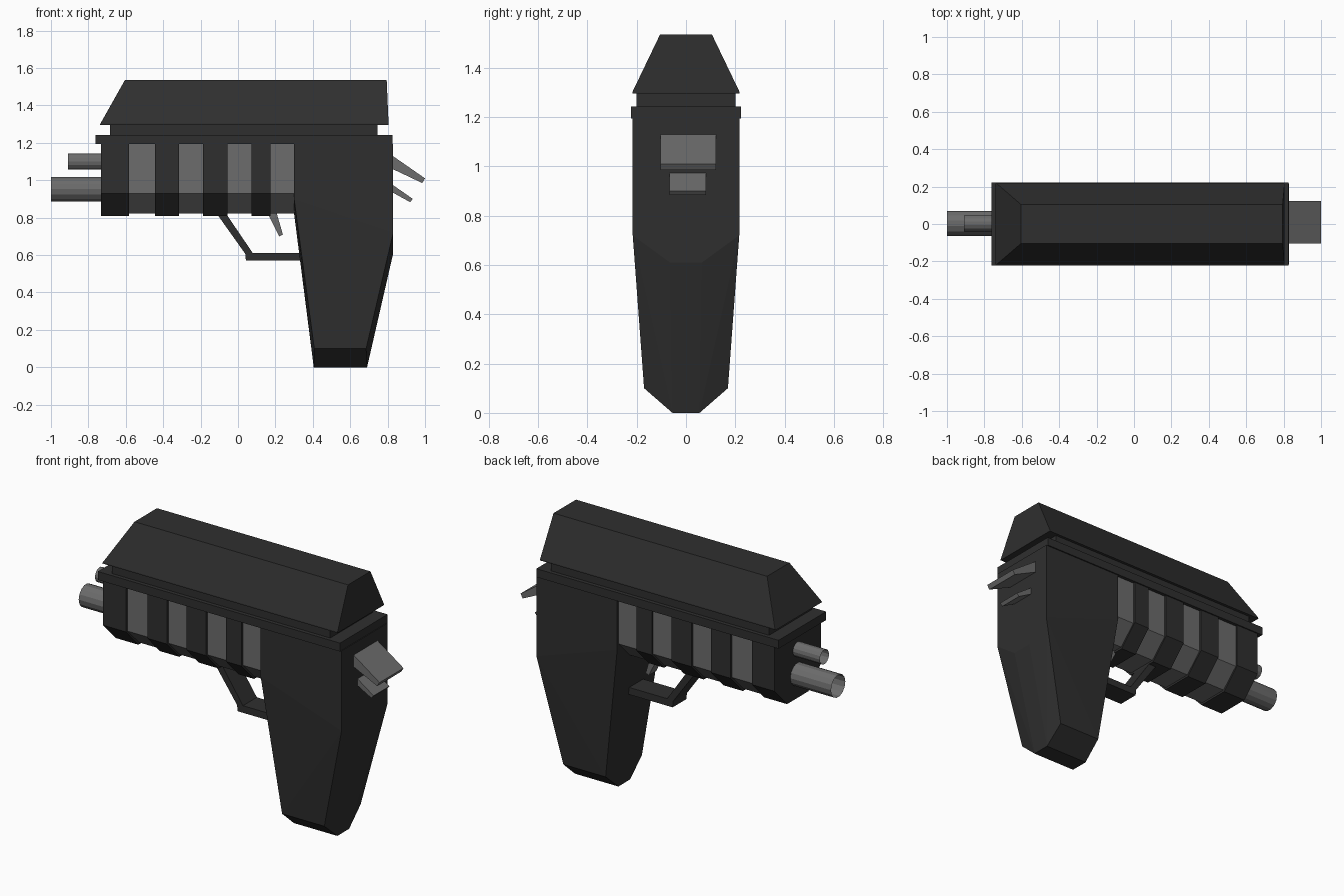
import bpy, bmesh, math
from mathutils import Matrix, Vector

if "Cube" in bpy.data.objects:
    bpy.data.objects.remove(bpy.data.objects["Cube"])


def material(name, v):
    m = bpy.data.materials.new(name)
    m.diffuse_color = (v, v, v, 1)
    m.use_nodes = True
    m.node_tree.nodes["Principled BSDF"].inputs["Base Color"].default_value = m.diffuse_color
    return m


DARK = material("dark_metal", 0.028)
GREY = material("grey_metal", 0.15)


def finish(name, bm, mat):
    bmesh.ops.recalc_face_normals(bm, faces=bm.faces)
    me = bpy.data.meshes.new(name)
    bm.to_mesh(me)
    bm.free()
    me.materials.append(mat)
    ob = bpy.data.objects.new(name, me)
    bpy.context.collection.objects.link(ob)
    return ob


def prism(name, profile, lo, hi, axis, mat):
    """Extrude a profile: (x, z) along y, or (y, z) along x."""
    def place(p, t):
        return (p[0], t, p[1]) if axis == 'y' else (t, p[0], p[1])
    bm = bmesh.new()
    f = bm.faces.new([bm.verts.new(place(p, lo)) for p in profile])
    ext = bmesh.ops.extrude_face_region(bm, geom=[f])
    d = Vector((0, hi - lo, 0)) if axis == 'y' else Vector((hi - lo, 0, 0))
    bmesh.ops.translate(bm, vec=d, verts=[g for g in ext['geom'] if isinstance(g, bmesh.types.BMVert)])
    return finish(name, bm, mat)


def hull(name, half, mat):
    """Convex solid from points mirrored across y = 0."""
    bm = bmesh.new()
    for x, y, z in half:
        bm.verts.new((x, y, z))
        bm.verts.new((x, -y, z))
    bmesh.ops.convex_hull(bm, input=bm.verts)
    bmesh.ops.dissolve_limit(bm, angle_limit=0.01, verts=bm.verts, edges=bm.edges)
    return finish(name, bm, mat)


def block(name, x0, x1, y, z0, z1, mat):
    return prism(name, [(x0, z0), (x1, z0), (x1, z1), (x0, z1)], -y, y, 'y', mat)


# top slide with sloped sides, and the stepped rail below it
hull("slide", [(-0.74, 0.217, 1.295), (0.805, 0.217, 1.295), (-0.735, 0.217, 1.302), (0.805, 0.217, 1.302),
               (-0.605, 0.105, 1.535), (0.795, 0.105, 1.535)], DARK)
block("slide_neck", -0.685, 0.745, 0.2, 1.235, 1.30, DARK)
block("rail_plate", -0.763, 0.825, 0.223, 1.193, 1.243, DARK)


# fore-end: grey core with dark chamfered bands
def section(y, yb, zb):
    return [(-y, 1.2), (-y, 0.93), (-yb, zb), (yb, zb), (y, 0.93), (y, 1.2)]


prism("foreend_core", section(0.203, 0.095, 0.822), -0.70, 0.305, 'x', GREY)
for i, (a, b) in enumerate([(-0.733, -0.583), (-0.443, -0.315), (-0.187, -0.057), (0.073, 0.175)]):
    prism(f"foreend_band_{i + 1}", section(0.216, 0.1, 0.81), a, b, 'x', DARK)

# grip, tapering to a chamfered foot
hull("grip", [(0.30, 0.216, 1.195), (0.83, 0.216, 1.195),
              (0.30, 0.216, 0.90), (0.30, 0.065, 0.82),
              (0.83, 0.216, 0.72), (0.83, 0.065, 0.61),
              (0.408, 0.17, 0.1), (0.685, 0.17, 0.1),
              (0.405, 0.055, 0), (0.69, 0.055, 0)], DARK)

# trigger guard and trigger
prism("trigger_guard", [(-0.12, 0.83), (0.04, 0.605), (0.042, 0.57), (0.36, 0.57),
                        (0.36, 0.612), (0.078, 0.612), (-0.07, 0.83)], -0.065, 0.065, 'y', DARK)
prism("trigger", [(0.155, 0.83), (0.205, 0.83), (0.24, 0.71), (0.22, 0.70)], -0.035, 0.035, 'y', GREY)

# open barrel tubes
for name, x0, r, z in [("lower_barrel", -1.0, 0.067, 0.952), ("upper_barrel", -0.91, 0.043, 1.1)]:
    bm = bmesh.new()
    length = -0.72 - x0
    m = Matrix.Translation((x0 + length / 2, 0.003, z)) @ Matrix.Rotation(math.pi / 2, 4, 'Y')
    bmesh.ops.create_cone(bm, cap_ends=False, segments=14, radius1=r, radius2=r, depth=length, matrix=m)
    ob = finish(name, bm, GREY)

# rear spurs
prism("upper_spur", [(0.82, 1.135), (0.82, 1.063), (0.985, 0.985), (1.0, 1.01)], -0.103, 0.122, 'y', GREY)
prism("lower_spur", [(0.82, 0.98), (0.82, 0.938), (0.92, 0.883), (0.935, 0.9)], -0.066, 0.082, 'y', GREY)
